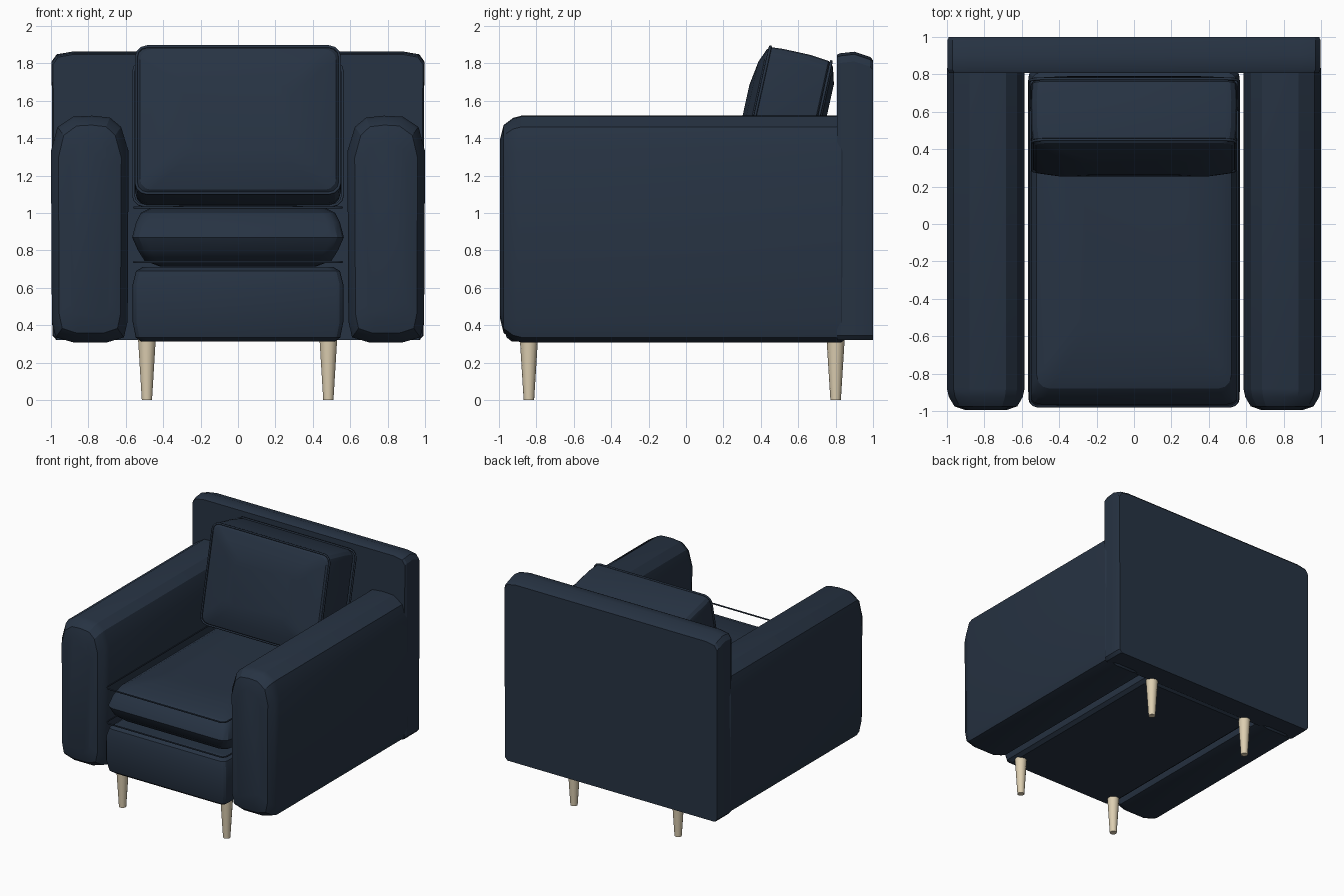
import bpy, bmesh, math
from mathutils import Matrix, Vector

if "Cube" in bpy.data.objects:
    bpy.data.objects.remove(bpy.data.objects["Cube"])


def material(name, rgb):
    m = bpy.data.materials.new(name)
    m.diffuse_color = (*rgb, 1)
    m.use_nodes = True
    m.node_tree.nodes["Principled BSDF"].inputs["Base Color"].default_value = m.diffuse_color
    return m


NAVY = material("navy fabric", (0.020, 0.033, 0.056))
WOOD = material("pale wood", (0.72, 0.62, 0.44))


def finish(obj, mat, angle=25):
    obj.data.materials.append(mat)
    bpy.ops.object.select_all(action='DESELECT')
    obj.select_set(True)
    bpy.context.view_layer.objects.active = obj
    bpy.ops.object.shade_smooth_by_angle(angle=math.radians(angle))
    return obj


def rounded_rect(hu, hv, r, segs=3):
    """Outline of a rectangle with rounded corners, centred on zero."""
    pts = []
    for k, (su, sv) in enumerate([(1, 1), (-1, 1), (-1, -1), (1, -1)]):
        for i in range(segs + 1):
            a = math.pi / 2 * (k + i / segs)
            pts.append((su * (hu - r) + r * math.cos(a), sv * (hv - r) + r * math.sin(a)))
    return pts


def loft(name, rings, mat=NAVY):
    """Skin a stack of equally sized rings and cap both ends."""
    bm = bmesh.new()
    loops = [[bm.verts.new(p) for p in ring] for ring in rings]
    n = len(loops[0])
    for a, b in zip(loops, loops[1:]):
        for i in range(n):
            bm.faces.new((a[i], a[(i + 1) % n], b[(i + 1) % n], b[i]))
    bm.faces.new(loops[0])
    bm.faces.new(loops[-1])
    bmesh.ops.recalc_face_normals(bm, faces=bm.faces)
    me = bpy.data.meshes.new(name)
    bm.to_mesh(me)
    bm.free()
    obj = bpy.data.objects.new(name, me)
    bpy.context.collection.objects.link(obj)
    return finish(obj, mat)


def piping(name, pts, radius=0.006):
    """Thin cord along a closed loop."""
    cu = bpy.data.curves.new(name, 'CURVE')
    cu.dimensions = '3D'
    cu.bevel_depth = radius
    cu.bevel_resolution = 1
    sp = cu.splines.new('POLY')
    sp.points.add(len(pts) - 1)
    for p, co in zip(sp.points, pts):
        p.co = (*co, 1)
    sp.use_cyclic_u = True
    obj = bpy.data.objects.new(name, cu)
    bpy.context.collection.objects.link(obj)
    cu.materials.append(NAVY)


# Arms: rounded-top outline lofted front to back, softened at the front
ARM = [(0.59, 0.42), (0.585, 1.33), (0.625, 1.46), (0.685, 1.51), (0.78, 1.52), (0.88, 1.515),
       (0.965, 1.46), (1.0, 1.33), (0.995, 0.42), (0.975, 0.335), (0.88, 0.308),
       (0.70, 0.308), (0.61, 0.335)]
ARM_STATIONS = [(-0.995, 0.10, 0.13), (-0.975, 0.04, 0.05), (-0.925, 0.01, 0.012),
                (-0.88, 0, 0), (0.83, 0, 0), (0.87, 0.02, 0.03)]
for side, label in ((-1, "left_arm"), (1, "right_arm")):
    rings = []
    for y, iu, iv in ARM_STATIONS:
        rings.append([(side * (0.79 + (x - 0.79) * (1 - iu / 0.21)), y,
                       0.915 + (z - 0.915) * (1 - iv / 0.605)) for x, z in ARM])
    loft(label, rings)

# Backrest: flat panel with chamfered top
BACK = [(-0.97, 0.32), (0.97, 0.32), (0.993, 0.345), (0.996, 1.81), (0.97, 1.848), (0.89, 1.862),
        (-0.89, 1.862), (-0.97, 1.848), (-0.996, 1.81), (-0.993, 0.345)]
back_rings = []
for y, s, drop in [(0.808, 0.992, 0.015), (0.825, 1, 0.008), (0.90, 1, 0), (0.985, 1, 0.028),
                   (1.0, 0.994, 0.045)]:
    back_rings.append([(x * s, y, z - drop if z > 1 else z) for x, z in BACK])
loft("backrest", back_rings)

# Base under the seat
base_rings = []
for z, ins in [(0.312, 0.05), (0.335, 0.02), (0.42, 0.003), (0.62, 0.004), (0.69, 0.022), (0.712, 0.06)]:
    base_rings.append([(x, y - 0.075, z) for x, y in rounded_rect(0.567 - ins, 0.905 - ins, 0.04)])
loft("base", base_rings)

# Seat cushion: pillow shape with the front rolled under and over
seat_rings = []
for z, hx, front in [(0.715, 0.42, -0.80), (0.745, 0.50, -0.87), (0.80, 0.535, -0.935),
                     (0.87, 0.566, -0.965), (0.95, 0.545, -0.93), (1.0, 0.52, -0.88),
                     (1.025, 0.47, -0.81), (1.04, 0.30, -0.55)]:
    rear = 0.78
    seat_rings.append([(x, y + (front + rear) / 2, z)
                       for x, y in rounded_rect(hx, (rear - front) / 2, 0.07)])
loft("seat_cushion", seat_rings)
for z, label in ((0.738, "seat_lower_piping"), (1.03, "seat_upper_piping")):
    piping(label, [(x, y - 0.10, z) for x, y in rounded_rect(0.555, 0.875, 0.04)])

# Back cushion: pillow leaning back, edged by two cords
LEAN = Matrix.Translation((0, 0.53, 1.46)) @ Matrix.Rotation(math.radians(-12.5), 4, 'X')


def cushion_ring(t, hu, hv, r=0.06):
    return [LEAN @ Vector((u, t, v)) for u, v in rounded_rect(hu, hv, r)]


loft("back_cushion", [cushion_ring(*s) for s in [
    (-0.235, 0.28, 0.18), (-0.215, 0.43, 0.31), (-0.185, 0.525, 0.385), (-0.165, 0.54, 0.40),
    (-0.10, 0.548, 0.405), (0.05, 0.55, 0.405), (0.15, 0.545, 0.395), (0.18, 0.52, 0.37),
    (0.205, 0.40, 0.28)]])
piping("cushion_front_piping", cushion_ring(-0.17, 0.545, 0.402), 0.008)
piping("cushion_rear_piping", cushion_ring(0.165, 0.56, 0.395), 0.008)

# Tapered legs
for x, sx in ((-0.487, "left"), (0.483, "right")):
    for y, sy in ((-0.84, "front"), (0.80, "rear")):
        bpy.ops.mesh.primitive_cone_add(vertices=14, radius1=0.028, radius2=0.049, depth=0.335,
                                        location=(x, y, 0.1675))
        leg = bpy.context.object
        leg.name = f"{sy}_{sx}_leg"
        finish(leg, WOOD, 40)
